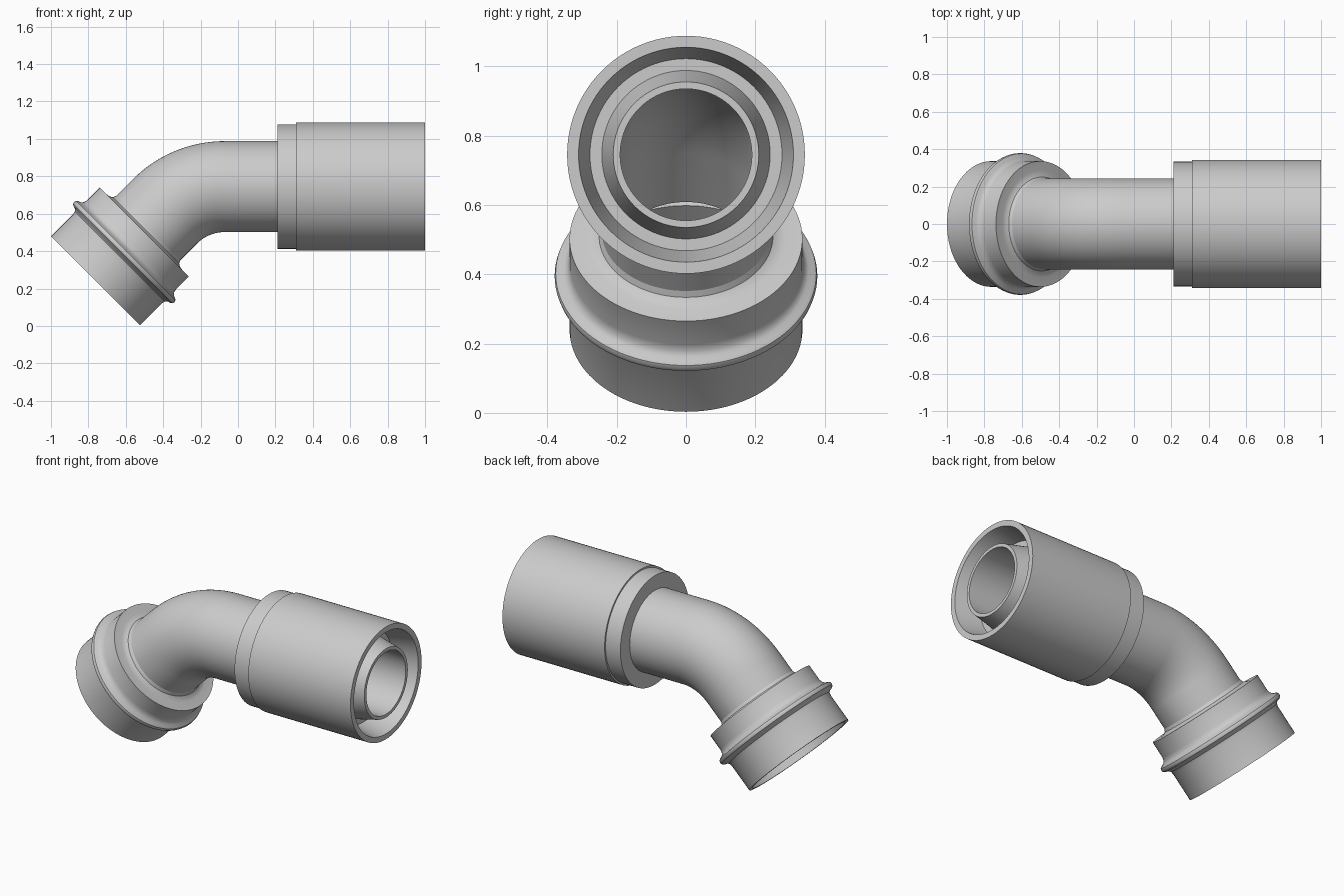
import bpy, bmesh
from math import sin, cos, pi, radians

if "Cube" in bpy.data.objects:
    bpy.data.objects.remove(bpy.data.objects["Cube"])

SEG = 96          # sides round the tube
R = 0.454         # bend radius of the centre line
Z0 = 0.745        # height of the horizontal axis
XB = -0.07        # x where the bend starts
T1 = 0.525        # distance from the angled end face to the bend
T2 = T1 + R * pi / 4
SHIFT = T2 - XB   # converts x on the straight leg to path distance


def frame(t):
    """Centre point (x, z) and angle of the centre line at distance t."""
    if t >= T2:
        return XB + t - T2, Z0, 0.0
    a = min((T2 - t) / R, pi / 4)
    x, z = XB - R * sin(a), Z0 - R * (1 - cos(a))
    back = max(T1 - t, 0)
    return x - back * cos(a), z - back * sin(a), a


def tube(name, *strips):
    """Skin rings along the centre line; each strip is a list of (distance, radius)."""
    bm = bmesh.new()
    for strip in strips:
        rings = []
        for t, r in strip:
            x, z, a = frame(t)
            ring = []
            for i in range(SEG):
                c, s = r * cos(2 * pi * i / SEG), r * sin(2 * pi * i / SEG)
                ring.append(bm.verts.new((x - s * sin(a), c, z + s * cos(a))))
            rings.append(ring)
        for p, q in zip(rings, rings[1:]):
            for i in range(SEG):
                j = (i + 1) % SEG
                bm.faces.new((p[i], q[i], q[j], p[j]))
    me = bpy.data.meshes.new(name)
    bm.to_mesh(me)
    bm.free()
    ob = bpy.data.objects.new(name, me)
    bpy.context.collection.objects.link(ob)
    bpy.ops.object.select_all(action='DESELECT')
    ob.select_set(True)
    bpy.context.view_layer.objects.active = ob
    bpy.ops.object.shade_smooth_by_angle(angle=radians(32))
    return ob


OUTER, BORE = 0.243, 0.19
SOCKET_TOP = 0.40
SLEEVE = 0.21 + SHIFT

# Angled socket: bore, cavity with seal groove, rim, outer wall with rounded bead, filleted shoulder
tube("socket_end", [
    (SOCKET_TOP, BORE), (0.33, BORE), (0.33, 0.315), (0.245, 0.315), (0.23, 0.35),
    (0.205, 0.35), (0.19, 0.315), (0, 0.315), (0, 0.336),
    (0.165, 0.336), (0.185, 0.340), (0.196, 0.352), (0.20, 0.367), (0.207, 0.376),
    (0.218, 0.379), (0.229, 0.376), (0.236, 0.367), (0.241, 0.353), (0.254, 0.341),
    (0.275, 0.336), (0.37, 0.336), (0.37, 0.285), (0.373, 0.266), (0.382, 0.251),
    (SOCKET_TOP, OUTER)])

# Bent pipe: outside and inside walls
ts = [SOCKET_TOP] + [T1 + (T2 - T1) * i / 20 for i in range(21)] + [SLEEVE]
tube("bent_pipe", [(t, OUTER) for t in ts], [(t, BORE) for t in reversed(ts)])

# Straight sleeve: collar, outer wall, tapered ring groove and inner nozzle
tube("sleeve", [(x + SHIFT, r) for x, r in (
    (0.21, OUTER), (0.21, 0.333), (0.31, 0.333), (0.31, 0.343), (1.0, 0.343),
    (1.0, 0.31), (0.85, 0.277), (0.85, OUTER), (1.0, 0.21), (1.0, BORE), (0.21, BORE))])
